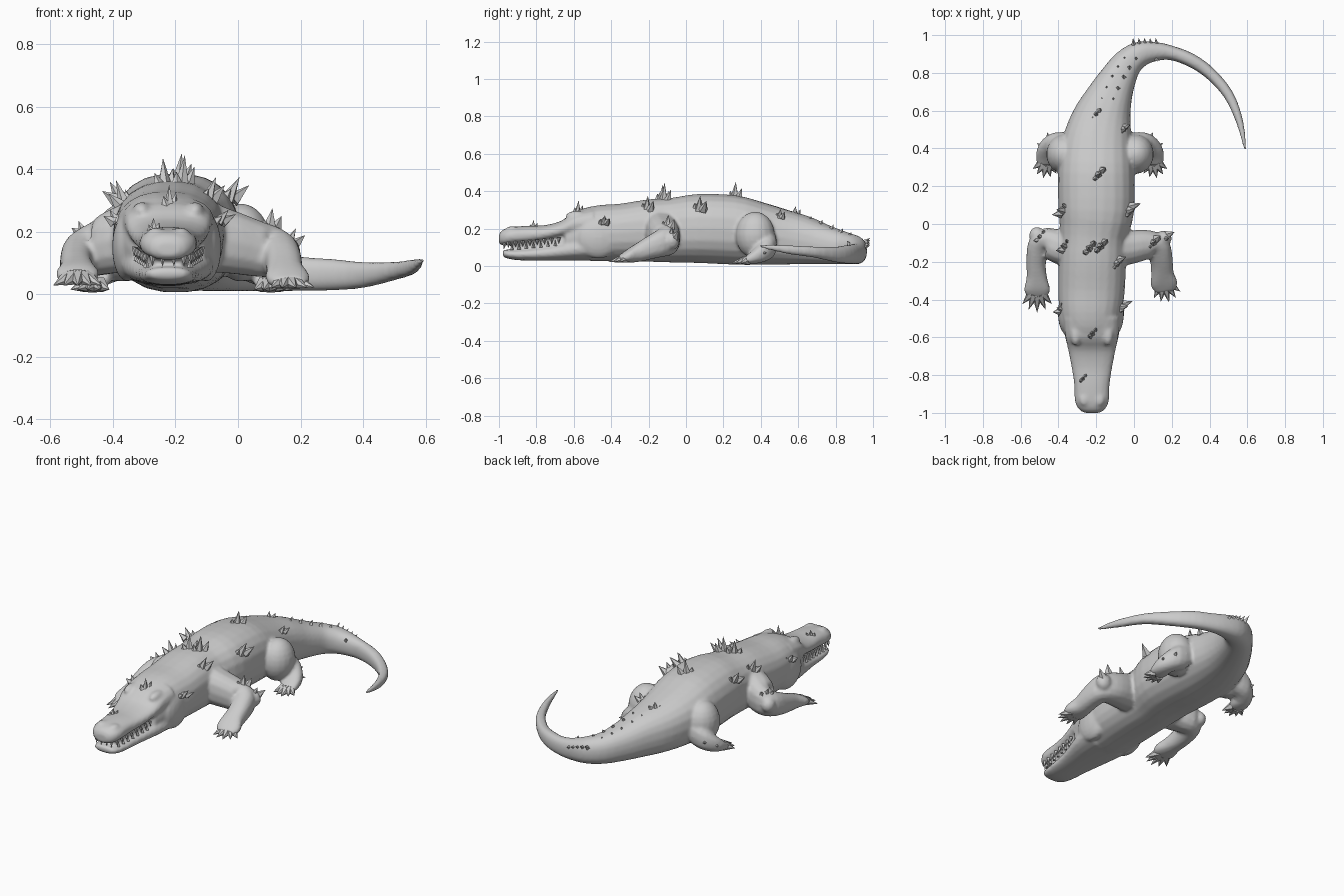
import bpy, bmesh, math
from mathutils import Vector

if "Cube" in bpy.data.objects:
    bpy.data.objects.remove(bpy.data.objects["Cube"])

hide = bpy.data.materials.new("grey hide")
hide.diffuse_color = (0.6, 0.6, 0.6, 1)
hide.use_nodes = True
hide.node_tree.nodes["Principled BSDF"].inputs["Base Color"].default_value = hide.diffuse_color


def finish(name, bm, angle=40):
    bmesh.ops.recalc_face_normals(bm, faces=bm.faces)
    mesh = bpy.data.meshes.new(name)
    bm.to_mesh(mesh)
    bm.free()
    mesh.materials.append(hide)
    ob = bpy.data.objects.new(name, mesh)
    bpy.context.collection.objects.link(ob)
    bpy.ops.object.select_all(action='DESELECT')
    ob.select_set(True)
    bpy.context.view_layer.objects.active = ob
    bpy.ops.object.shade_smooth_by_angle(angle=math.radians(angle))
    return ob


def spline(rows, steps):
    """Smooth interpolation of rows of numbers."""
    out = []
    for i in range(len(rows) - 1):
        a, b = rows[max(i - 1, 0)], rows[i]
        c, d = rows[i + 1], rows[min(i + 2, len(rows) - 1)]
        for s in range(steps):
            t = s / steps
            out.append([0.5 * (2 * q + (r - p) * t + (2 * p - 5 * q + 4 * r - u) * t * t
                               + (3 * q - p - 3 * r + u) * t ** 3)
                        for p, q, r, u in zip(a, b, c, d)])
    return out + [list(rows[-1])]


def loft(name, rows, sides=18, steps=3, power=0.85):
    """Rows are (x, y, half width, bottom z, top z) along a path."""
    pts = spline(rows, steps)
    bm = bmesh.new()
    rings = []
    for i, (x, y, w, zb, zt) in enumerate(pts):
        a, b = pts[max(i - 1, 0)], pts[min(i + 1, len(pts) - 1)]
        side = Vector((b[1] - a[1], a[0] - b[0], 0)).normalized()
        ring = []
        for k in range(sides):
            t = 2 * math.pi * k / sides
            u, v = [math.copysign(abs(f) ** power, f) for f in (math.cos(t), math.sin(t))]
            p = Vector((x, y, (zb + zt) / 2 + v * (zt - zb) / 2)) + side * (w * u)
            ring.append(bm.verts.new(p))
        rings.append(ring)
    for r, q in zip(rings, rings[1:]):
        for k in range(sides):
            n = (k + 1) % sides
            bm.faces.new((r[k], r[n], q[n], q[k]))
    bm.faces.new(rings[0])
    bm.faces.new(rings[-1])
    return finish(name, bm)


def spikes(name, items, sides=5):
    """Items are (base, tip, radius)."""
    bm = bmesh.new()
    for base, tip, r in items:
        base, tip = Vector(base), Vector(tip)
        rot = (tip - base).to_track_quat('Z', 'Y')
        ring = [bm.verts.new(base + rot @ Vector((r * math.cos(a), r * math.sin(a), 0)))
                for a in (2 * math.pi * k / sides for k in range(sides))]
        top = bm.verts.new(tip)
        for k in range(sides):
            bm.faces.new((ring[k], ring[(k + 1) % sides], top))
        bm.faces.new(ring)
    return finish(name, bm, 30)


def ball(name, centre, radii):
    bm = bmesh.new()
    bmesh.ops.create_uvsphere(bm, u_segments=18, v_segments=12, radius=1)
    for v in bm.verts:
        v.co = Vector(centre) + Vector([v.co[i] * radii[i] for i in range(3)])
    return finish(name, bm)


def foot_claws(name, cx, cy, heading, spread, z, reach):
    """Fan of five toes, each tapering to a claw."""
    items = []
    for i in range(5):
        a = heading + (i - 2) * spread
        d = Vector((math.sin(a), -math.cos(a), 0))
        c = Vector((cx, cy, z))
        length = reach * (1 - .06 * abs(i - 2))
        items.append((c + d * reach * .3, c + d * length + Vector((0, 0, -z * .5)), .028))
    spikes(name, items, 6)


flesh = []
# Body from the skull to the tail tip
flesh.append(loft("body_and_tail", [
    (-.222, -.65, .115, .032, .245), (-.225, -.57, .145, .03, .3),
    (-.23, -.47, .165, .025, .325), (-.225, -.35, .176, .025, .334),
    (-.22, -.2, .178, .022, .357), (-.215, -.07, .178, .018, .366),
    (-.2, .07, .2, .015, .386), (-.2, .27, .202, .006, .378),
    (-.195, .42, .188, .006, .338), (-.172, .55, .16, .008, .297),
    (-.135, .66, .127, .01, .262), (-.09, .76, .1, .01, .217),
    (-.035, .85, .08, .01, .182), (.035, .9, .067, .01, .162),
    (.12, .913, .05, .01, .137), (.2, .905, .038, .01, .12),
    (.3, .868, .036, .012, .113), (.4, .8, .032, .02, .103),
    (.5, .685, .027, .045, .104), (.56, .54, .019, .065, .111),
    (.59, .39, .006, .1, .118)], sides=22))

# Snout and lower jaw with a narrow mouth gap
flesh.append(loft("upper_snout", [
    (-.223, -1, .035, .125, .165), (-.223, -.985, .065, .11, .19),
    (-.223, -.94, .09, .112, .207), (-.223, -.85, .094, .118, .215),
    (-.223, -.76, .108, .13, .218), (-.223, -.67, .126, .148, .24),
    (-.223, -.6, .14, .16, .288), (-.225, -.5, .15, .15, .315)]))
flesh.append(loft("lower_jaw", [
    (-.223, -.98, .035, .055, .08), (-.223, -.965, .068, .043, .087),
    (-.223, -.9, .086, .031, .09), (-.223, -.78, .1, .028, .104),
    (-.223, -.68, .122, .028, .126), (-.223, -.6, .142, .028, .15),
    (-.225, -.5, .158, .028, .18)]))
flesh.append(loft("mouth_inside", [
    (-.223, -.93, .05, .07, .15), (-.223, -.8, .065, .07, .16),
    (-.223, -.62, .11, .07, .19)], sides=12))

# Brow ridges, nostrils and jaw muscles
for s, side in ((-1, "left"), (1, "right")):
    flesh.append(ball(side + "_brow", (-.223 + s * .085, -.585, .265), (.03, .06, .03)))
    flesh.append(ball(side + "_nostril", (-.223 + s * .04, -.93, .195), (.028, .035, .018)))
    flesh.append(ball(side + "_jaw_muscle", (-.228 + s * .125, -.47, .15), (.05, .12, .11)))

# Front legs, bent at the elbow with broad hands forward
flesh.append(loft("right_front_leg", [
    (-.12, -.13, .1, .07, .31), (-.03, -.125, .09, .065, .275), (.06, -.11, .08, .055, .24),
    (.125, -.12, .066, .05, .212), (.145, -.19, .06, .035, .17),
    (.15, -.26, .06, .02, .125), (.16, -.32, .072, .018, .085), (.165, -.36, .05, .02, .055)],
    sides=14))
flesh.append(ball("right_elbow", (.155, -.075, .135), (.045, .04, .05)))
foot_claws("right_front_claws", .155, -.295, .25, .36, .042, .125)
flesh.append(loft("left_front_leg", [
    (-.32, -.13, .1, .07, .31), (-.4, -.12, .09, .065, .275), (-.465, -.095, .076, .055, .235),
    (-.505, -.12, .06, .05, .2), (-.518, -.2, .052, .04, .16),
    (-.515, -.28, .054, .035, .125), (-.513, -.35, .07, .032, .095),
    (-.513, -.39, .05, .035, .065)], sides=14))
flesh.append(ball("left_elbow", (-.515, -.06, .14), (.04, .045, .045)))
foot_claws("left_front_claws", -.513, -.335, 0, .36, .055, .135)

# Hind legs: round thigh, heel and spread foot
for s, side in ((-1, "left"), (1, "right")):
    def X(d):
        return -.18 + s * d
    flesh.append(ball(side + "_thigh", (X(.19), .37, .165), (.095, .105, .125)))
    flesh.append(loft(side + "_hind_leg", [
        (X(.18), .41, .075, .05, .22), (X(.235), .42, .065, .03, .18),
        (X(.275), .39, .058, .015, .125), (X(.285), .345, .055, .01, .075),
        (X(.285), .31, .045, .012, .045)], sides=14))
    foot_claws(side + "_hind_claws", X(.28), .345, s * .2, .38, .03, .105)
    spikes(side + "_heel_spurs", [
        ((X(.25), .41, .08), (X(.28), .485, .1), .045),
        ((X(.28), .39, .07), (X(.335), .43, .07), .032)])

# Fuse the flesh parts into one continuous skin
bpy.ops.object.select_all(action='DESELECT')
for ob in flesh:
    ob.select_set(True)
skin = flesh[0]
bpy.context.view_layer.objects.active = skin
bpy.ops.object.join()
skin.name = "skin"
remesh = skin.modifiers.new("fuse", 'REMESH')
remesh.mode = 'VOXEL'
remesh.voxel_size = 0.009
remesh.use_smooth_shade = True
relax = skin.modifiers.new("relax", 'SMOOTH')
relax.factor = 0.5
relax.iterations = 5
for m in list(skin.modifiers):
    bpy.ops.object.modifier_apply(modifier=m.name)

# Teeth around both jaws
teeth = []
for s in (-1, 1):
    for i in range(8):
        t = i / 7
        y = -.95 + .27 * t
        x = -.223 + s * (.07 + .036 * t)
        z = .116 + .024 * t
        teeth.append(((x, y, z + .012), (x + s * .004, y, z - .02), .011))
        if i < 7:
            teeth.append(((x, y + .019, z - .03), (x, y + .019, z + .004), .01))
    for dx in (.018, .05):
        teeth.append(((-.223 + s * dx, -.968, .125), (-.223 + s * dx, -.974, .088), .011))
spikes("teeth", teeth, 4)


def cluster(x, y, z, lean_x, height, r):
    """A stout horn with two shorter ones beside it."""
    out = []
    for dx, dy, k in ((0, 0, 1), (.7, .8, .65), (-.6, -.7, .5)):
        b = Vector((x + dx * r, y + dy * r, z))
        out.append((b, b + Vector((lean_x + dx * r * .7, dy * r * .6 + .006, height * k)), r))
    return out


# Horn clusters on the head, back and flanks
horns = []
for args in (
        (-.22, -.58, .28, 0, .07, .018), (-.27, -.82, .2, 0, .045, .015),
        (-.235, -.13, .34, -.005, .095, .026), (-.18, -.12, .34, .01, .105, .026),
        (-.36, -.12, .28, -.03, .085, .024), (-.1, -.21, .3, .03, .075, .024),
        (-.19, .26, .355, .01, .095, .026), (-.2, .58, .27, 0, .05, .02),
        (-.035, .07, .3, .04, .075, .026), (-.375, .07, .3, -.035, .06, .024),
        (-.06, .5, .26, .02, .045, .018),
        (-.065, -.44, .23, .035, .04, .02), (-.385, -.45, .23, -.025, .04, .02),
        (.1, -.1, .205, .01, .07, .025), (.155, -.08, .15, .03, .06, .025),
        (-.49, -.07, .19, -.02, .045, .022)):
    horns += cluster(*args)
spikes("horns", horns)

# Low ridge scales along the tail and outer bend
ridge = []
for x, y, z in ((-.14, .65, .25), (-.115, .71, .23), (-.085, .77, .205), (-.055, .82, .185),
                (-.02, .865, .165)):
    for s in (-1, 1):
        b = Vector((x + s * .03, y, z - .02))
        ridge.append((b, b + Vector((0, .02, .036)), .022))
for i in range(5):
    x = 0 + i * .03
    ridge.append(((x, .94, .12 - .006 * i), (x - .005, .985, .15 - .01 * i), .017))
ridge.append(((.11, .885, .1), (.125, .86, .135), .022))
spikes("tail_ridge", ridge, 4)
